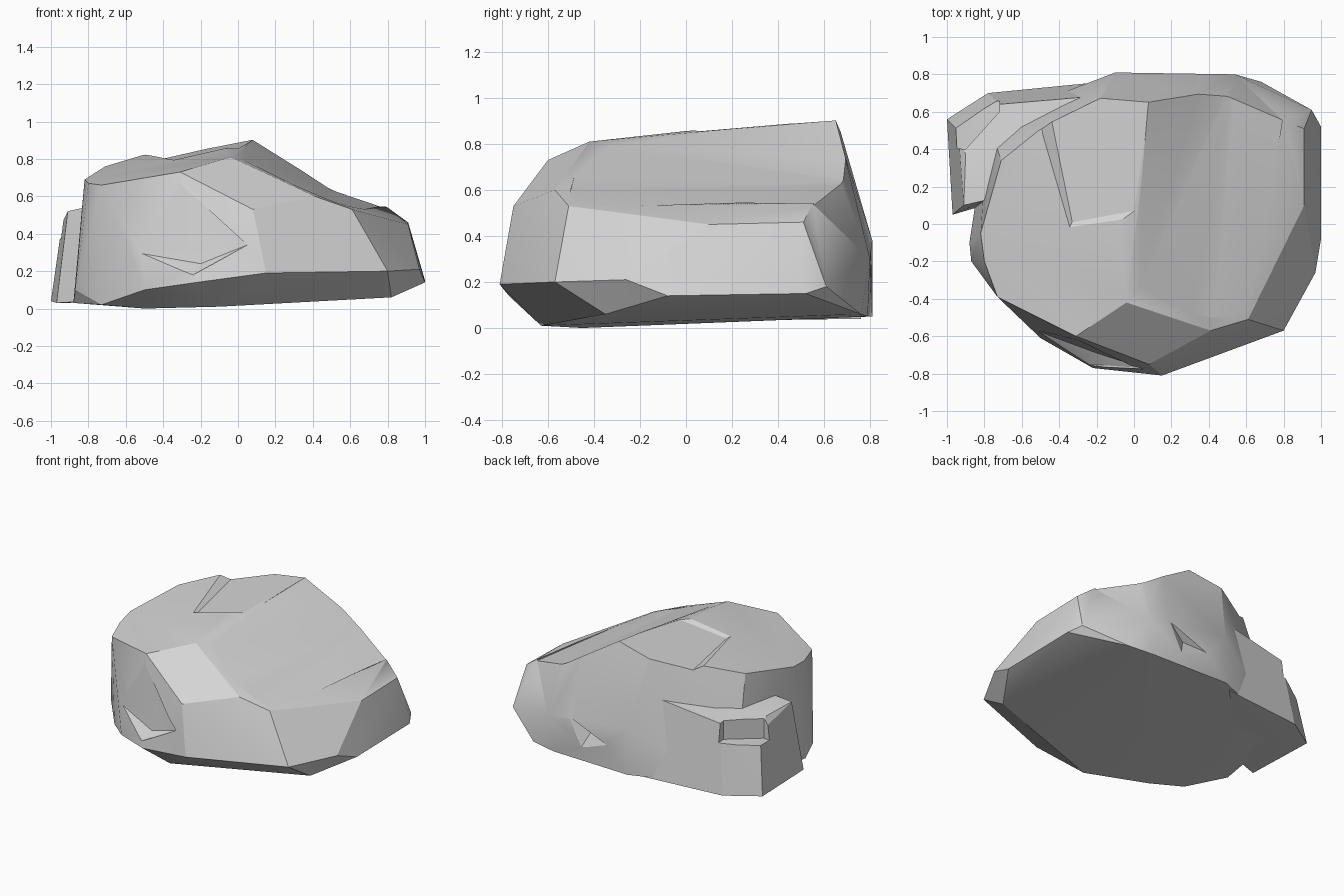
import bpy
import bmesh
import math

# Remove the default cube
default_cube = bpy.data.objects.get("Cube")
if default_cube:
    bpy.data.objects.remove(default_cube, do_unlink=True)

# Single stone colour
stone = bpy.data.materials.new("grey_stone")
stone.use_nodes = True
colour = (.66, .66, .66, 1)
stone.diffuse_color = colour
stone.node_tree.nodes["Principled BSDF"].inputs["Base Color"].default_value = colour
stone.node_tree.nodes["Principled BSDF"].inputs["Roughness"].default_value = .8


def faceted_block(name, *outlines):
    """Wrap stacked outlines in a tight convex skin and merge coplanar facets."""
    bm = bmesh.new()
    for outline in outlines:
        for corner in outline:
            bm.verts.new(corner)
    skin = bmesh.ops.convex_hull(bm, input=bm.verts[:])
    spare = set(skin["geom_interior"] + skin["geom_unused"])
    bmesh.ops.delete(bm, geom=[v for v in spare if isinstance(v, bmesh.types.BMVert)], context="VERTS")
    bmesh.ops.dissolve_limit(bm, angle_limit=math.radians(2), verts=bm.verts[:], edges=bm.edges[:])
    bmesh.ops.recalc_face_normals(bm, faces=bm.faces[:])
    mesh = bpy.data.meshes.new(name)
    bm.to_mesh(mesh)
    bm.free()
    mesh.materials.append(stone)
    block = bpy.data.objects.new(name, mesh)
    bpy.context.collection.objects.link(block)
    return block


def shifted(outline, dx, dy, dz):
    """Copy an outline to another place."""
    return [(x + dx, y + dy, z + dz) for x, y, z in outline]


def carve(target, cutter):
    """Cut one block out of another, keeping the cutter hidden."""
    cutter.hide_render = True
    cutter.hide_viewport = True
    cutter.display_type = "WIRE"
    cut = target.modifiers.new(cutter.name, "BOOLEAN")
    cut.operation = "DIFFERENCE"
    cut.solver = "EXACT"
    cut.object = cutter


def soften(block):
    """Smooth shallow bends and keep the strong breaks crisp."""
    bpy.ops.object.select_all(action="DESELECT")
    block.select_set(True)
    bpy.context.view_layer.objects.active = block
    for modifier in list(block.modifiers):
        bpy.ops.object.modifier_apply(modifier=modifier.name)
    bpy.ops.object.shade_smooth_by_angle(angle=math.radians(25))


# Main boulder: base, widest line, sloping shoulder and top rim
base = [(-.88, -.1, .03), (-.73, -.36, .02), (-.5, -.45, 0), (-.1, -.63, .01),
        (.82, -.35, .06), (.68, .76, .06), (.5, .79, .05), (-.1, .81, .05), (-.78, .55, .04)]
waist = [(-.87, -.2, .1), (-.5, -.61, .1), (-.22, -.77, .14), (.15, -.81, .19),
         (.8, -.57, .2), (.97, -.26, .21), (1, -.08, .14), (1, .52, .15),
         (.95, .61, .18), (.54, .8, .3), (-.1, .81, .38)]
shoulder = [(.08, -.75, .53), (.41, -.57, .6), (.61, -.51, .53), (.91, .1, .45),
            (.91, .51, .46), (.8, .55, .54), (.5, .68, .64), (.34, .69, .75)]
rim = [(-.73, -.39, .66), (-.8, -.2, .67), (-.82, -.05, .69), (-.71, .34, .76),
       (-.51, .5, .82), (-.18, .67, .86), (.09, .65, .905), (-.06, 0, .856),
       (-.04, -.42, .81), (-.31, -.6, .73)]
boulder = faceted_block("boulder", base, waist, shoulder, rim)

# Shallow valley running along the sloping side
valley = [(.53, .8, .63), (.43, -.5, .6)]
valley_sides = [(.09, .8, .915), (-.02, -.45, .81), (.83, .8, .535), (.63, -.5, .53)]
carve(boulder, faceted_block("valley_cutter", valley, valley_sides, shifted(valley_sides, 0, 0, .5)))

# Shallow step with soft walls sunk into the top, open towards the back
step_floor = [(-.33, .01, .785), (0, .07, .855), (.09, .66, .905), (-.1, .9, .88), (-.45, .6, .793)]
carve(boulder, faceted_block("top_step_cutter", step_floor, shifted(step_floor, 0, 0, .2),
                             shifted(step_floor, -.3, -.6, .2)))

# Hollow above a small shelf low on the front
hollow_root = [(-.32, -.64, .36), (-.1, -.715, .31), (-.2, -.69, .24)]
hollow_edge = [(-.3, -.62, .66), (-.55, -.56, .3), (.05, -.77, .34), (-.24, -.75, .18)]
carve(boulder, faceted_block("front_hollow_cutter", hollow_root, hollow_edge,
                             shifted(hollow_edge, 0, -.4, 0)))

# Scooped chip low on the back
chip = [(.22, .755, .26), (.42, .82, .37), (0, .83, .2), (.3, .83, .08), (.25, 1, .2)]
carve(boulder, faceted_block("back_chip_cutter", chip))

# Slab leaning against the back corner
slab_foot = [(-1, .56, .04), (-.78, .7, .04), (-.17, .76, .04), (-.97, .05, .03), (-.8, .1, .04)]
slab_top = [(-.94, .5, .46), (-.72, .64, .52), (-.25, .68, .59), (-.9, .37, .52),
            (-.91, .1, .52), (-.78, .13, .55)]
slab = faceted_block("corner_slab", slab_foot, slab_top)

# Square notch in the outer corner of the slab
notch = [(-.72, .6, .39), (-.9, .4, .37), (-.72, .9, .39), (-1.1, .42, .37)]
carve(slab, faceted_block("notch_cutter", notch, shifted(notch, 0, 0, .4)))

for block in (boulder, slab):
    soften(block)
